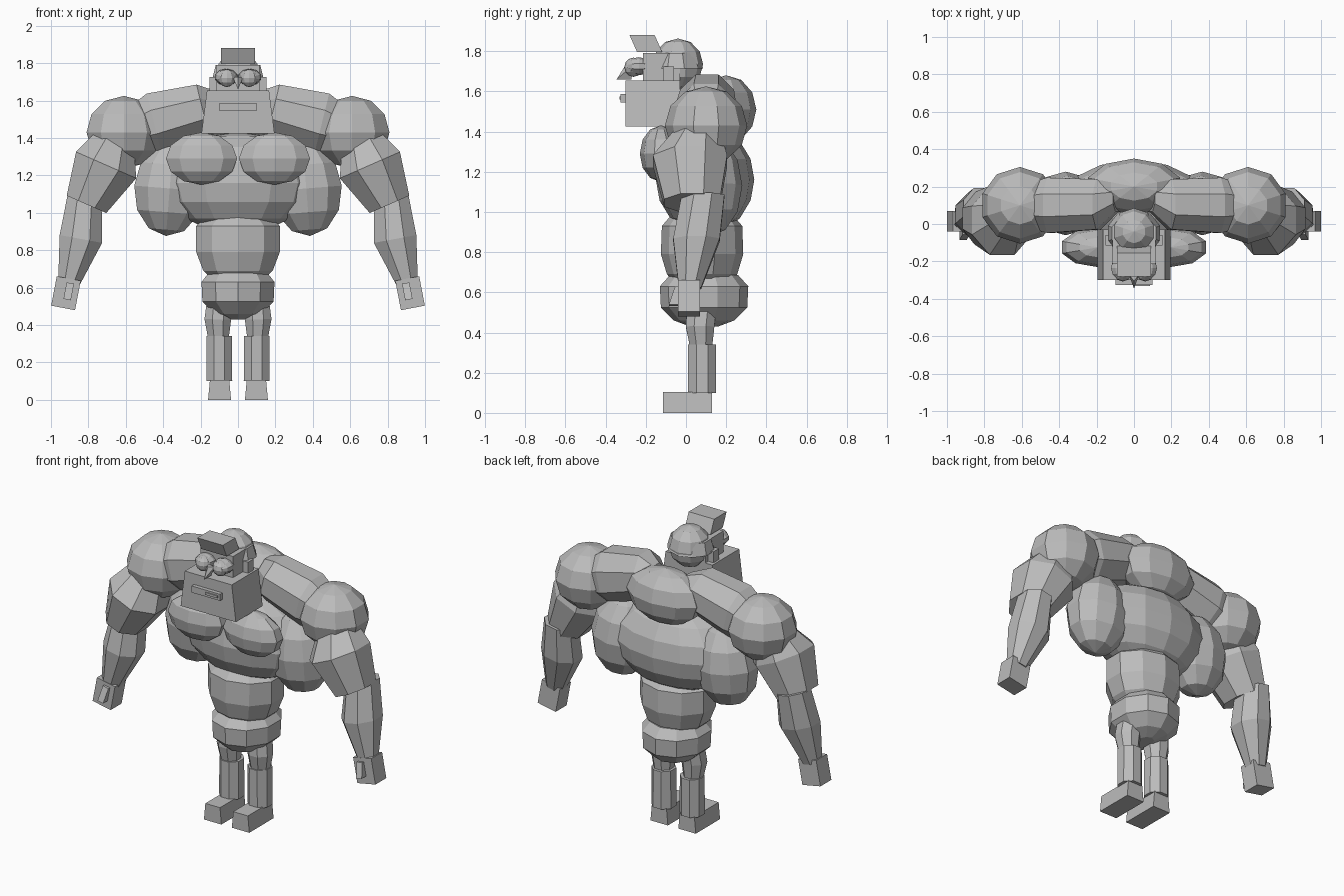
import bpy, bmesh, math
from mathutils import Vector, Matrix

if "Cube" in bpy.data.objects:
    bpy.data.objects.remove(bpy.data.objects["Cube"])

grey = bpy.data.materials.new("stone grey")
grey.diffuse_color = (0.5, 0.5, 0.5, 1)
grey.use_nodes = True
grey.node_tree.nodes["Principled BSDF"].inputs["Base Color"].default_value = grey.diffuse_color


def finish(bm, name, mirror):
    bmesh.ops.recalc_face_normals(bm, faces=bm.faces)
    me = bpy.data.meshes.new(name)
    bm.to_mesh(me)
    bm.free()
    me.materials.append(grey)
    ob = bpy.data.objects.new(name, me)
    bpy.context.collection.objects.link(ob)
    if mirror:
        m = ob.modifiers.new("mirror", 'MIRROR')
        m.use_mirror_merge = False
    return ob


def ball(name, c, r, seg=10, rings=6, mirror=False, tilt=0.0, axis='Y'):
    bm = bmesh.new()
    bmesh.ops.create_uvsphere(bm, u_segments=seg, v_segments=rings, radius=1)
    mat = Matrix.Translation(c) @ Matrix.Rotation(tilt, 4, axis) @ Matrix.Diagonal((*r, 1))
    bm.transform(mat)
    return finish(bm, name, mirror)


def tube(name, stations, sides=8, mirror=False, turn=0.5):
    """Loft of elliptical rings; each station is x, y, z, radius across, radius in y."""
    bm = bmesh.new()
    a, b = stations[0], stations[-1]
    d = Vector((b[0] - a[0], 0, b[2] - a[2])).normalized()
    u = Vector((d.z, 0, -d.x))
    rings = []
    for x, y, z, ru, ry in stations:
        ring = []
        for i in range(sides):
            t = math.tau * (i + turn) / sides
            ring.append(bm.verts.new(Vector((x, y, z)) + u * ru * math.cos(t)
                                     + Vector((0, ry * math.sin(t), 0))))
        rings.append(ring)
    for p, q in zip(rings, rings[1:]):
        for i in range(sides):
            j = (i + 1) % sides
            bm.faces.new((p[i], p[j], q[j], q[i]))
    bm.faces.new(rings[0])
    bm.faces.new(rings[-1])
    return finish(bm, name, mirror)


def box(name, x, y, z, top=1.0, shear=0.0, tilt=0.0, mirror=False):
    """Box from ranges; top scales the upper x width, shear slides the top in y."""
    bm = bmesh.new()
    bmesh.ops.create_cube(bm, size=1)
    c = Vector((sum(x) / 2, sum(y) / 2, sum(z) / 2))
    for v in bm.verts:
        k = top if v.co.z > 0 else 1
        s = shear if v.co.z > 0 else 0
        v.co = Vector((v.co.x * (x[1] - x[0]) * k, v.co.y * (y[1] - y[0]) + s, v.co.z * (z[1] - z[0])))
    bm.transform(Matrix.Translation(c) @ Matrix.Rotation(tilt, 4, 'Y'))
    return finish(bm, name, mirror)


# legs
box("foot", (0.037, 0.16), (-0.115, 0.13), (0, 0.105), top=0.84, mirror=True)
tube("shin", [(0.1, 0.08, 0.1, 0.075, 0.075), (0.1, 0.08, 0.34, 0.073, 0.075)], mirror=True)
tube("thigh", [(0.105, 0.075, 0.33, 0.06, 0.06), (0.108, 0.07, 0.43, 0.077, 0.077),
               (0.1, 0.08, 0.54, 0.07, 0.08)], mirror=True)

# torso, stacked from hips to chest
tube("hips", [(0, 0.09, 0.43, 0.05, 0.07), (0, 0.09, 0.46, 0.13, 0.15), (0, 0.09, 0.525, 0.2, 0.215),
              (0, 0.09, 0.63, 0.205, 0.22), (0, 0.09, 0.685, 0.16, 0.17)], 10)
tube("belly", [(0, 0.08, 0.65, 0.15, 0.14), (0, 0.08, 0.69, 0.195, 0.175), (0, 0.08, 0.79, 0.235, 0.205),
               (0, 0.08, 0.93, 0.235, 0.2), (0, 0.08, 1.0, 0.15, 0.14)], 10)
ball("chest", (0, 0.095, 1.16), (0.41, 0.245, 0.27), 14, 8)
ball("side_muscle", (0.365, 0.11, 1.13), (0.2, 0.17, 0.255), 10, 6, True, tilt=-0.08)
ball("pectoral", (0.195, -0.125, 1.29), (0.2, 0.105, 0.14), 10, 6, True)
ball("upper_back", (0, 0.2, 1.51), (0.26, 0.15, 0.17), 10, 6)

# shoulders and arms
tube("shoulder_bar", [(0.09, 0.14, 1.56, 0.1, 0.08), (0.19, 0.105, 1.555, 0.145, 0.145),
                      (0.45, 0.1, 1.485, 0.17, 0.16), (0.58, 0.1, 1.44, 0.12, 0.12)], mirror=True)
ball("shoulder", (0.61, 0.1, 1.43), (0.21, 0.205, 0.195), 10, 6, True)
tube("upper_arm", [(0.65, 0.06, 1.41, 0.11, 0.11), (0.705, 0.02, 1.255, 0.19, 0.2),
                   (0.81, 0.03, 1.045, 0.125, 0.15)], 8, True)
tube("forearm", [(0.82, 0.085, 1.08, 0.1, 0.115), (0.84, 0.052, 0.86, 0.125, 0.125),
                 (0.905, 0.02, 0.62, 0.062, 0.06)], 8, True)
box("hand", (0.855, 0.985), (-0.04, 0.07), (0.49, 0.65), tilt=-0.19, mirror=True)
box("thumb", (0.885, 0.925), (-0.085, -0.02), (0.535, 0.625), shear=0.03, tilt=-0.19, mirror=True)

# jaw and mouth
box("jaw", (-0.195, 0.195), (-0.3, -0.03), (1.425, 1.655), top=0.85)
box("mouth", (-0.1, 0.1), (-0.325, -0.29), (1.545, 1.587))
box("mouth_slit", (0, 0.085), (-0.332, -0.32), (1.56, 1.575))

# skull with a flared band around it, and ears
ball("skull", (0, -0.04, 1.735), (0.125, 0.125, 0.128), 10, 6)
tube("head_band", [(0, -0.05, 1.715, 0.145, 0.135), (0, -0.05, 1.79, 0.125, 0.105)], 10)
box("face_block", (-0.115, 0.115), (-0.215, -0.03), (1.65, 1.79))
box("ear", (0.1, 0.152), (-0.115, -0.06), (1.655, 1.725), mirror=True)

# eyes: rim, eyeball and pupil
ball("eye_rim", (0.063, -0.235, 1.725), (0.063, 0.045, 0.065), 10, 6, True, math.pi / 2, 'X')
bpy.data.objects["eye_rim"].data.transform(Matrix.Translation((0, 0, 0)))
ball("eyeball", (0.06, -0.262, 1.72), (0.048, 0.045, 0.048), 10, 6, True)

# beak nose
bm = bmesh.new()
n = [bm.verts.new(p) for p in ((-0.028, -0.27, 1.725), (0.028, -0.27, 1.725), (0, -0.345, 1.66),
                               (0, -0.27, 1.66), (0, -0.305, 1.725))]
for f in ((0, 4, 2), (4, 1, 2), (0, 2, 3), (1, 3, 2), (0, 3, 1), (0, 1, 4)):
    bm.faces.new([n[i] for i in f])
finish(bm, "nose", False)

# slanted hair tuft
box("hair_tuft", (-0.09, 0.09), (-0.243, -0.118), (1.795, 1.88), shear=-0.038)
